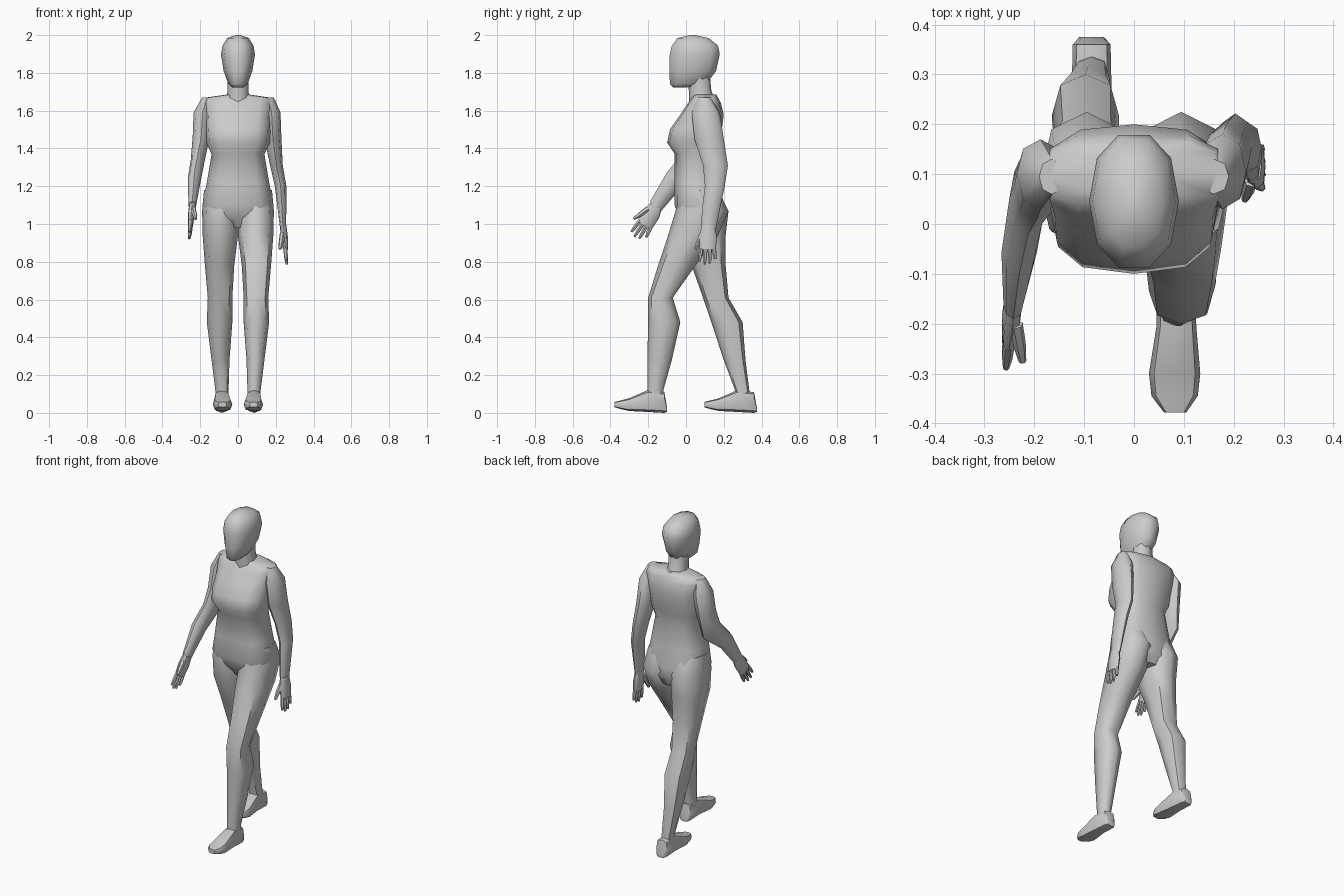
import bpy, bmesh
from math import cos, sin, tau
from mathutils import Vector

if "Cube" in bpy.data.objects:
    bpy.data.objects.remove(bpy.data.objects["Cube"])


def power(v, p):
    return (1 if v >= 0 else -1) * abs(v) ** p


def loft(name, rings, n=8, p=0.9, sharp=0.9):
    """Skin a list of (centre, u, v) cross-sections and cap both ends."""
    bm = bmesh.new()
    loops = []
    for c, u, v in rings:
        loops.append([bm.verts.new(Vector(c)
                                   + Vector(u) * power(cos(tau * k / n), p)
                                   + Vector(v) * power(sin(tau * k / n), p))
                      for k in range(n)])
    for a, b in zip(loops, loops[1:]):
        for k in range(n):
            bm.faces.new((a[k], a[(k + 1) % n], b[(k + 1) % n], b[k]))
    bm.faces.new(loops[0])
    bm.faces.new(loops[-1])
    bmesh.ops.recalc_face_normals(bm, faces=bm.faces)
    mesh = bpy.data.meshes.new(name)
    bm.to_mesh(mesh)
    bm.free()
    ob = bpy.data.objects.new(name, mesh)
    bpy.context.collection.objects.link(ob)
    bpy.context.view_layer.objects.active = ob
    bpy.ops.object.select_all(action='DESELECT')
    ob.select_set(True)
    bpy.ops.object.shade_smooth_by_angle(angle=sharp)
    return ob


def slab(x0, x1, y0, y1, zf, zb=None, side=1):
    """Cross-section from x and y limits; zf is the front height, zb the back."""
    zb = zf if zb is None else zb
    return ((side * (x0 + x1) / 2, (y0 + y1) / 2, (zf + zb) / 2),
            ((x1 - x0) / 2, 0, 0), (0, (y1 - y0) / 2, (zb - zf) / 2))


# torso: half width, front, back, height
torso = [(.10, .00, .17, .98), (.17, -.04, .20, 1.04), (.188, -.06, .20, 1.10),
         (.165, -.06, .18, 1.22), (.14, -.06, .165, 1.37), (.168, -.10, .18, 1.43),
         (.172, -.085, .19, 1.50), (.175, -.03, .20, 1.58), (.185, .01, .185, 1.64),
         (.18, .03, .17, 1.668), (.06, .04, .16, 1.685)]
loft("torso", [slab(-w, w, f, b, z) for w, f, b, z in torso], 12, 0.7)

# neck
loft("neck", [slab(-.065, .065, .015, .17, 1.64), slab(-.056, .056, .015, .135, 1.70),
              slab(-.056, .056, .01, .125, 1.80)], 8)

# head: half width, front, back, front height, back height
head = [(.03, -.07, .05, 1.722, 1.725), (.052, -.09, .115, 1.74, 1.745),
        (.076, -.093, .165, 1.81, 1.81), (.09, -.093, .185, 1.89, 1.90),
        (.083, -.082, .175, 1.94, 1.945), (.058, -.05, .125, 1.984, 1.984),
        (.012, .02, .05, 2.0, 2.0)]
loft("head", [slab(-w, w, f, b, zf, zb) for w, f, b, zf, zb in head], 10)

# legs: shared widths and heights, with separate front and back limits
widths = [(.0, .18, 1.18), (.0, .19, 1.07), (.0, .187, .94), (.02, .175, .78),
          (.03, .16, .61), (.03, .165, .48), (.045, .14, .28), (.05, .12, .12),
          (.05, .12, .04)]
front_leg = [(-.03, .17), (-.055, .225), (-.095, .17), (-.148, .05), (-.2, -.07),
             (-.2, -.03), (-.205, -.075), (-.205, -.12), (-.205, -.12)]
rear_leg = [(-.03, .17), (-.05, .225), (-.04, .21), (.03, .21), (.09, .225),
            (.134, .3), (.2, .315), (.26, .335), (.26, .34)]

# feet: depth, inner, outer, bottom, top
foot = [(-.10, .06, .11, .005, .03), (-.115, .047, .123, .0, .11),
        (-.205, .045, .125, .005, .12), (-.30, .03, .133, .01, .078),
        (-.345, .035, .128, .02, .066), (-.378, .06, .105, .03, .058)]

for label, limits, side, shift in (("front", front_leg, 1, 0), ("rear", rear_leg, -1, .475)):
    loft(label + "_leg", [slab(a, b, f, k, z, None, side)
                          for (a, b, z), (f, k) in zip(widths, limits)], 8, 0.85)
    loft(label + "_foot", [slab(a, b, y + shift, y + shift, z0, z1, side)
                           for y, a, b, z0, z1 in foot], 8, 0.65)

# arms: inner, outer, front, back, front height, back height
rear_arm = [(.13, .19, .06, .13, 1.67), (.13, .225, .03, .18, 1.59),
            (.14, .23, .045, .2, 1.45), (.17, .237, .09, .222, 1.31),
            (.195, .256, .1, .205, 1.2), (.21, .256, .085, .18, 1.08),
            (.222, .254, .08, .16, .98)]
front_arm = [(.14, .19, .06, .13, 1.67), (.14, .235, .03, .17, 1.59),
             (.15, .24, .01, .15, 1.46), (.175, .25, -.02, .125, 1.37, 1.31),
             (.195, .266, -.1, -.015, 1.275, 1.205), (.222, .262, -.19, -.13, 1.12, 1.07)]
loft("rear_arm", [slab(*r) for r in rear_arm])
loft("front_arm", [slab(*r, *([None] * (6 - len(r))), side=-1) for r in front_arm])


def finger(name, a, b, r):
    """Tapered six-sided tube from a to b."""
    d = (b - a).normalized()
    u = d.orthogonal().normalized()
    v = d.cross(u)
    loft(name, [(a, u * r, v * r), (a.lerp(b, .6), u * r * .9, v * r * .9),
                (b, u * r * .55, v * r * .55)], 6, 1)


def hand(label, wrist, d, thumb_dir, inward):
    """Palm with four fingers along d and a thumb on the thumb_dir side."""
    w, d, t, i = (Vector(q) for q in (wrist, d, thumb_dir, inward))
    d.normalize()
    t.normalize()
    loft(label + "_palm", [(w - d * .01, t * .033, i * .017), (w + d * .05, t * .046, i * .019),
                           (w + d * .12, t * .044, i * .013)], 8, 0.7)
    for k, length in enumerate((.075, .09, .085, .06)):
        s = (.033, .011, -.011, -.033)[k]
        base = w + d * .11 + t * s
        finger(f"{label}_finger_{k + 1}", base, base + d * length + t * s * .25, .0115)
    base = w + d * .035 + t * .03 + i * .008
    finger(label + "_thumb", base, base + d * .085 + t * .035 + i * .02, .014)


# hands
hand("rear_hand", (.24, .118, .985), (.09, -.03, -1), (0, -1, .03), (-1, 0, 0))
hand("front_hand", (-.242, -.158, 1.095), (-.08, -.52, -.85), (0, -.85, .52), (1, 0, 0))
